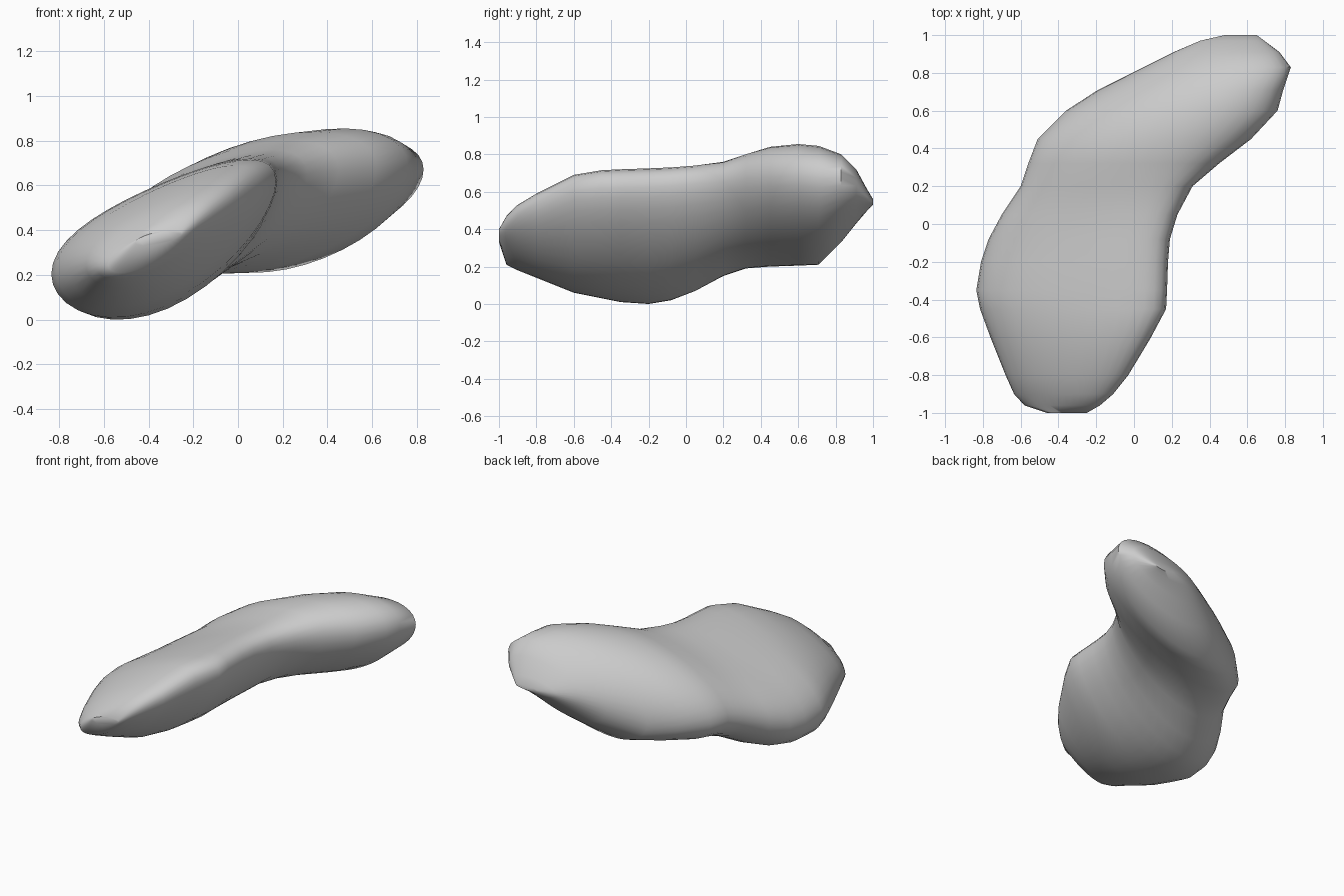
import bpy, bmesh
from math import sin, cos, asin, tau

# Cross-sections along y: y, left x, right x, low z, high z, tilt
SECTIONS = [
    (-1.00, -0.46, -0.25, 0.33, 0.40, 0.6),
    (-0.96, -0.58, -0.18, 0.21, 0.47, 0.75),
    (-0.90, -0.635, -0.11, 0.18, 0.53, 0.7),
    (-0.80, -0.68, -0.03, 0.14, 0.59, 0.63),
    (-0.60, -0.76, 0.09, 0.06, 0.69, 0.6),
    (-0.45, -0.815, 0.17, 0.03, 0.715, 0.6),
    (-0.35, -0.835, 0.175, 0.01, 0.72, 0.6),
    (-0.20, -0.81, 0.18, 0.00, 0.725, 0.6),
    (-0.08, -0.77, 0.19, 0.02, 0.73, 0.6),
    (0.05, -0.70, 0.23, 0.07, 0.74, 0.58),
    (0.20, -0.60, 0.31, 0.15, 0.76, 0.55),
    (0.32, -0.56, 0.45, 0.19, 0.80, 0.52),
    (0.45, -0.51, 0.62, 0.20, 0.84, 0.5),
    (0.60, -0.36, 0.76, 0.205, 0.855, 0.48),
    (0.71, -0.19, 0.79, 0.21, 0.845, 0.46),
    (0.83, 0.05, 0.83, 0.33, 0.80, 0.45),
    (0.91, 0.21, 0.77, 0.43, 0.72, 0.4),
    (0.97, 0.35, 0.69, 0.50, 0.61, 0.3),
    (1.00, 0.48, 0.65, 0.53, 0.56, 0.1),
]
SIDES = 36


def ring(bm, y, xl, xr, zl, zh, tilt):
    """Leaning ellipse, rims bent up in the front lobe, fitted to the x and z limits."""
    phase = asin(tilt)
    bend = 0.22 * max(0.0, min(1.0, (0.45 - y) / 0.4, (y + 1.0) / 0.3))
    angles = [tau * i / SIDES for i in range(SIDES)]
    zs = [sin(a + phase) + bend * cos(a) ** 2 for a in angles]
    lo, hi = min(zs), max(zs)
    return [bm.verts.new(((xl + xr) / 2 + (xr - xl) / 2 * cos(a), y,
                          zl + (zh - zl) * (z - lo) / (hi - lo)))
            for a, z in zip(angles, zs)]


# Skin the sections into one closed bean-shaped body
bm = bmesh.new()
rings = [ring(bm, *s) for s in SECTIONS]
for r0, r1 in zip(rings, rings[1:]):
    for i in range(SIDES):
        j = (i + 1) % SIDES
        bm.faces.new((r0[i], r0[j], r1[j], r1[i]))
bm.faces.new(rings[0])
bm.faces.new(rings[-1])
bmesh.ops.recalc_face_normals(bm, faces=bm.faces)

mesh = bpy.data.meshes.new("bean_body")
bm.to_mesh(mesh)
bm.free()
body = bpy.data.objects.new("bean_body", mesh)
bpy.context.collection.objects.link(body)

# Smooth skin with crisp edges only at the end caps
bpy.context.view_layer.objects.active = body
body.select_set(True)
bpy.ops.object.shade_smooth_by_angle(angle=0.9)
